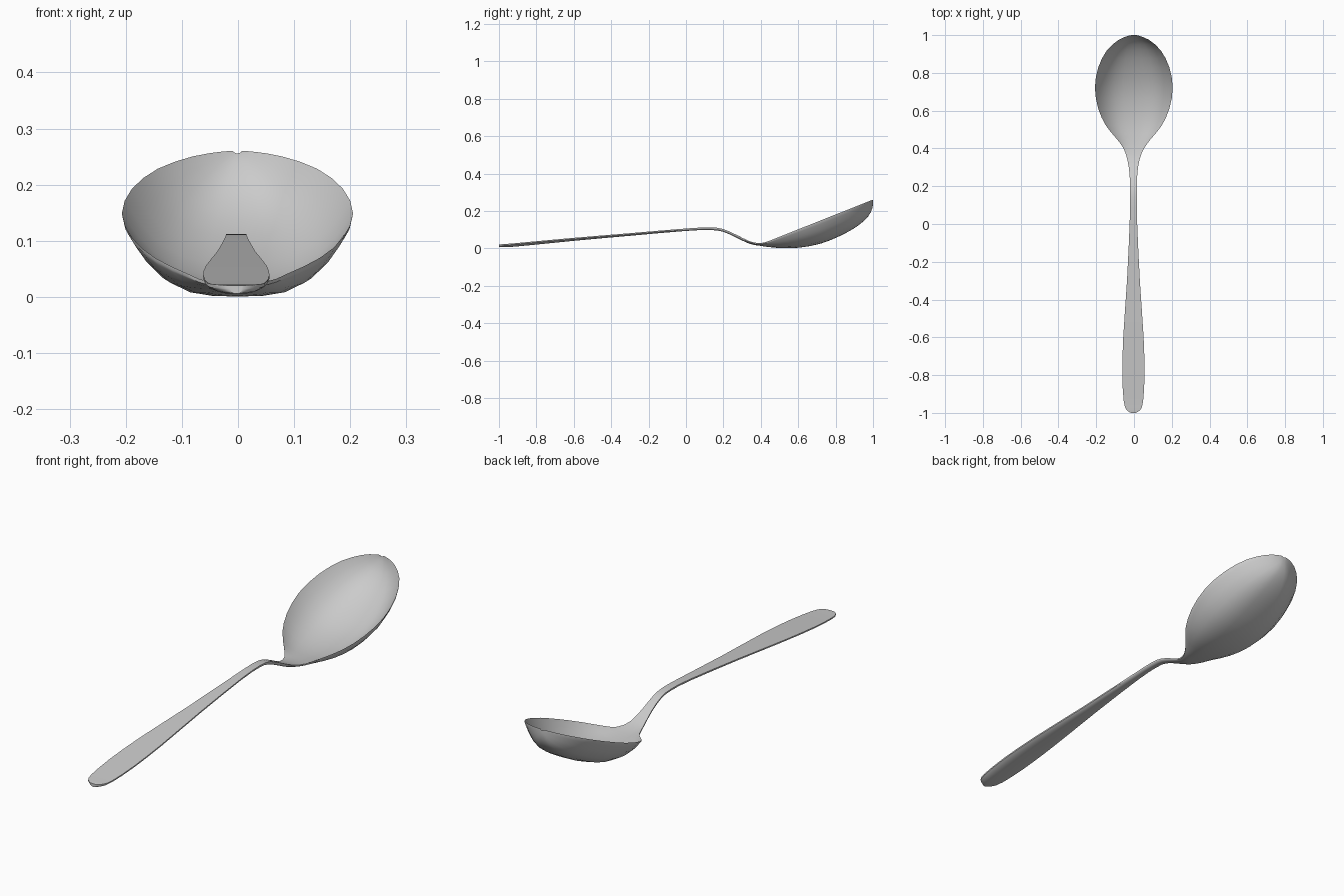
import bpy, bmesh, math
from mathutils import Vector

if "Cube" in bpy.data.objects:
    bpy.data.objects.remove(bpy.data.objects["Cube"], do_unlink=True)

STEPS = 2       # rings per station
HALF = 12       # spans across each face

# Handle stations from the butt to the neck: y, half width, top height, thickness
handle = [
    (-1.0, .012, .02, .014), (-.985, .036, .022, .016), (-.94, .051, .025, .018),
    (-.8, .059, .038, .018), (-.6, .054, .056, .016), (-.3, .034, .081, .014),
    (0, .02, .106, .013), (.13, .018, .112, .014), (.2, .018, .103, .015),
    (.27, .021, .072, .015), (.34, .032, .038, .014),
]
# Bowl stations from the neck to the tip: y, half width, inside height, underside height
bowl = [
    (.4, .054, .024, .013), (.45, .09, .018, .006), (.52, .147, .013, .001),
    (.61, .188, .017, .004), (.72, .206, .038, .025), (.83, .188, .083, .069),
    (.92, .142, .137, .121), (.975, .08, .193, .172), (.996, .03, .238, .214),
    (1.0, .008, .256, .245),
]


def rim_height(y):
    """The bowl rim lies in one sloping plane."""
    return .03 + (y - .42) * .397


# Shared station columns: y, half width, edge height, inside height, underside height, centre
stations = [Vector((y, w, top, top, top - t, -.003)) for y, w, top, t in handle]
stations += [Vector((y, w, max(rim_height(y), top + .004), top, low, -.001))
             for y, w, top, low in bowl]


def smooth_path(points, steps):
    """Pass a smooth curve through the stations."""
    last = len(points) - 1
    path = []
    for i in range(last):
        a, b, c, d = (points[min(max(i + k, 0), last)] for k in (-1, 0, 1, 2))
        for s in range(steps):
            t = s / steps
            path.append(b + (c - a) * (t / 2)
                        + (a * 2 - b * 5 + c * 4 - d) * (t * t / 2)
                        + (b * 3 - a - c * 3 + d) * (t ** 3 / 2))
    return path + [points[last]]


def section(bm, station):
    """One closed cross-section: dished top, rounded underside, thin edge."""
    y, w, edge, inside, under, centre = station
    lip = min(.006, (edge - under) * .45)
    across = [math.sin(math.pi * (i / HALF - .5)) for i in range(HALF + 1)]
    ring = []
    for u in across:
        z = inside + (edge - inside) * abs(u) ** 3
        ring.append(bm.verts.new((centre + u * w, y, z)))
    for u in reversed(across):
        z = under + (edge - lip - under) * abs(u) ** 3.4
        ring.append(bm.verts.new((centre + u * w * .995, y, z)))
    return ring


# Spoon body, lofted from the butt of the handle to the tip of the bowl
bm = bmesh.new()
rings = [section(bm, s) for s in smooth_path(stations, STEPS)]
for a, b in zip(rings, rings[1:]):
    for i in range(len(a)):
        j = (i + 1) % len(a)
        bm.faces.new((a[i], a[j], b[j], b[i]))
bm.faces.new(rings[0])
bm.faces.new(rings[-1])
bmesh.ops.recalc_face_normals(bm, faces=bm.faces)
mesh = bpy.data.meshes.new("spoon")
bm.to_mesh(mesh)
bm.free()
spoon = bpy.data.objects.new("spoon", mesh)
bpy.context.collection.objects.link(spoon)

# Brushed steel
steel = bpy.data.materials.new("steel_grey")
steel.use_nodes = True
colour = (.6, .6, .6, 1)
steel.diffuse_color = colour
steel.node_tree.nodes["Principled BSDF"].inputs["Base Color"].default_value = colour
mesh.materials.append(steel)

# Smooth faces with a crisp rim
bpy.ops.object.select_all(action="DESELECT")
spoon.select_set(True)
bpy.context.view_layer.objects.active = spoon
bpy.ops.object.shade_smooth_by_angle(angle=math.radians(40))
